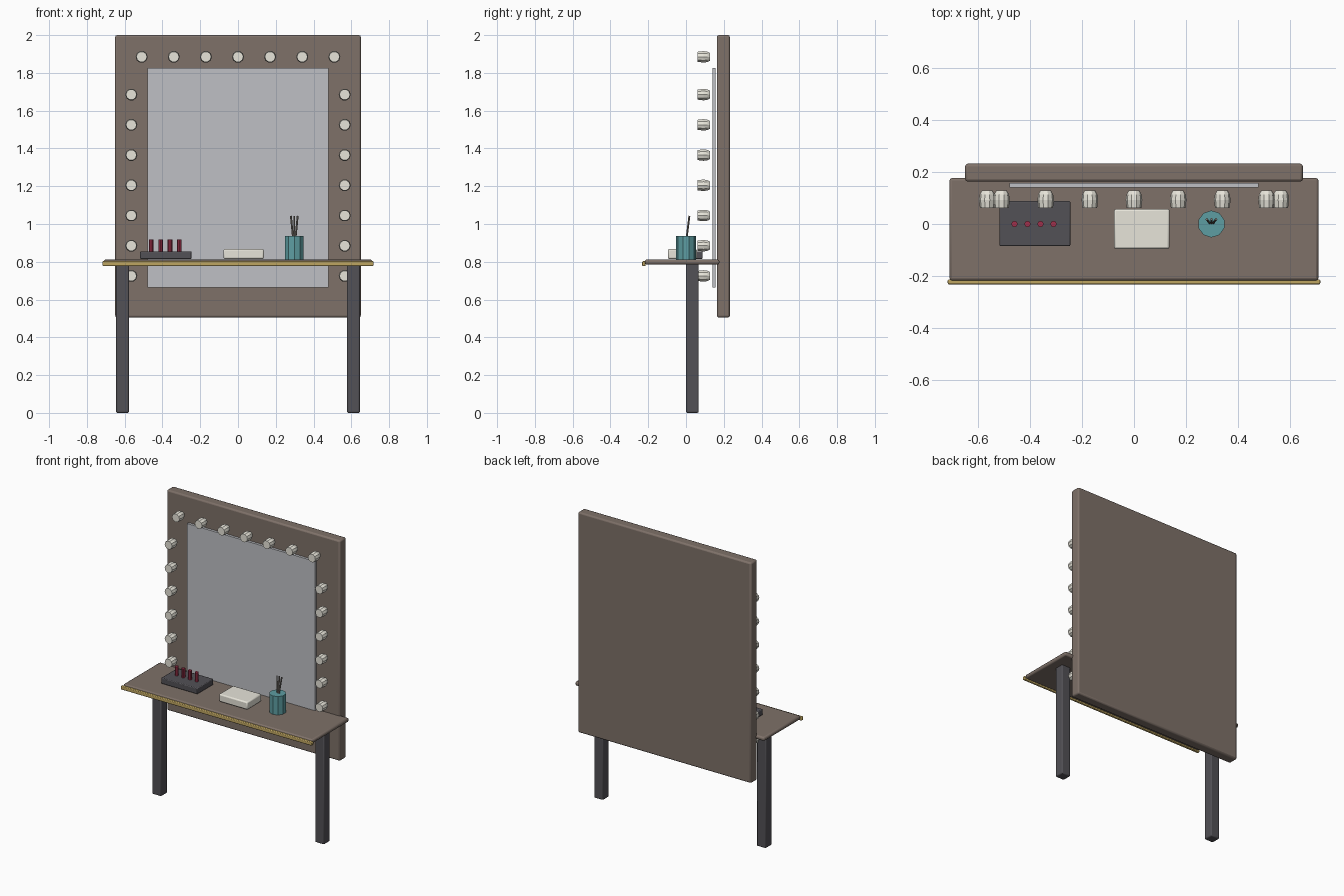
import bpy, math
from mathutils import Vector

if "Cube" in bpy.data.objects:
    bpy.data.objects.remove(bpy.data.objects["Cube"])


def mat(name, rgb):
    m = bpy.data.materials.new(name)
    m.diffuse_color = (*rgb, 1)
    m.use_nodes = True
    m.node_tree.nodes["Principled BSDF"].inputs["Base Color"].default_value = m.diffuse_color
    return m


BROWN = mat("walnut", (0.21, 0.165, 0.14))
DARK = mat("dark_metal", (0.085, 0.082, 0.092))
GOLD = mat("brass", (0.52, 0.38, 0.12))
GLASS = mat("mirror_glass", (0.52, 0.53, 0.56))
CREAM = mat("warm_white", (0.8, 0.78, 0.7))
TEAL = mat("teal", (0.11, 0.34, 0.36))
RED = mat("lip_red", (0.35, 0.03, 0.07))
TAUPE = mat("brush_grey", (0.2, 0.18, 0.16))


def box(name, x, y, z, material, bevel=0.0):
    """Box from (min, max) ranges, with softly rounded edges."""
    bpy.ops.mesh.primitive_cube_add(size=1)
    o = bpy.context.object
    o.name = name
    for v in o.data.vertices:
        v.co = [r[0] + (c + 0.5) * (r[1] - r[0]) for c, r in zip(v.co, (x, y, z))]
    o.data.materials.append(material)
    if bevel:
        b = o.modifiers.new("bevel", "BEVEL")
        b.width, b.segments = bevel, 2
        bpy.ops.object.shade_smooth_by_angle(angle=math.radians(50))
    return o


def rod(name, a, b, radius, sides, material):
    """Flat-sided cylinder between two points."""
    a, b = Vector(a), Vector(b)
    bpy.ops.mesh.primitive_cylinder_add(vertices=sides, radius=radius, depth=(b - a).length,
                                        location=(a + b) / 2)
    o = bpy.context.object
    o.name = name
    o.rotation_euler = (b - a).to_track_quat("Z", "Y").to_euler()
    o.data.materials.append(material)
    return o


# Back panel and mirror
box("back_panel", (-0.65, 0.65), (0.163, 0.232), (0.505, 2.0), BROWN, 0.01)
box("mirror", (-0.48, 0.48), (0.14, 0.157), (0.665, 1.825), GLASS)

# Table top, brass front trim and legs
box("table_top", (-0.71, 0.71), (-0.218, 0.177), (0.785, 0.812), BROWN, 0.01)
box("front_trim", (-0.717, 0.717), (-0.232, -0.214), (0.778, 0.803), GOLD, 0.004)
for side, s in (("left", -1), ("right", 1)):
    box("leg_" + side, sorted((s * 0.577, s * 0.645)), (0.0, 0.067), (0, 0.79), DARK, 0.007)

# Bulb: barrel profile (radius, y) revolved around the y axis
SIDES = 10
profile = [(0.021, 0.128), (0.029, 0.113), (0.032, 0.093), (0.028, 0.061)]
verts = [(r * math.cos(2 * math.pi * i / SIDES), y, r * math.sin(2 * math.pi * i / SIDES))
         for r, y in profile for i in range(SIDES)]
faces = [(k * SIDES + i, k * SIDES + (i + 1) % SIDES,
          (k + 1) * SIDES + (i + 1) % SIDES, (k + 1) * SIDES + i)
         for k in range(len(profile) - 1) for i in range(SIDES)]
faces += [tuple(reversed(range(SIDES))), tuple(range(3 * SIDES, 4 * SIDES))]
bulb_mesh = bpy.data.meshes.new("bulb")
bulb_mesh.from_pydata(verts, [], faces)
bulb_mesh.materials.append(CREAM)

# Bulbs along the top and down both sides
spots = [(-0.51 + 0.17 * i, 1.885) for i in range(7)]
spots += [(s * 0.565, 0.725 + 0.16 * i) for s in (-1, 1) for i in range(7)]
for n, (x, z) in enumerate(spots):
    bulb = bpy.data.objects.new(f"bulb_{n + 1}", bulb_mesh)
    bulb.location = (x, 0, z)
    bpy.context.collection.objects.link(bulb)

# Make-up tray with lipsticks
box("tray", (-0.518, -0.245), (-0.085, 0.088), (0.815, 0.855), DARK, 0.005)
for i in range(4):
    x = -0.46 + 0.05 * i
    rod(f"lipstick_{i + 1}", (x, 0, 0.85), (x, 0, 0.917), 0.012, 8, RED)

# Powder box
box("powder_box", (-0.077, 0.137), (-0.096, 0.058), (0.815, 0.867), CREAM, 0.008)

# Brush cup with three fanned brushes
rod("brush_cup", (0.298, 0, 0.81), (0.298, 0, 0.937), 0.052, 10, TEAL)
for i in (-1, 0, 1):
    rod(f"brush_{i + 2}", (0.298 + 0.004 * i, 0, 0.90), (0.298 + 0.018 * i, 0.018, 1.043),
        0.005, 6, TAUPE)
